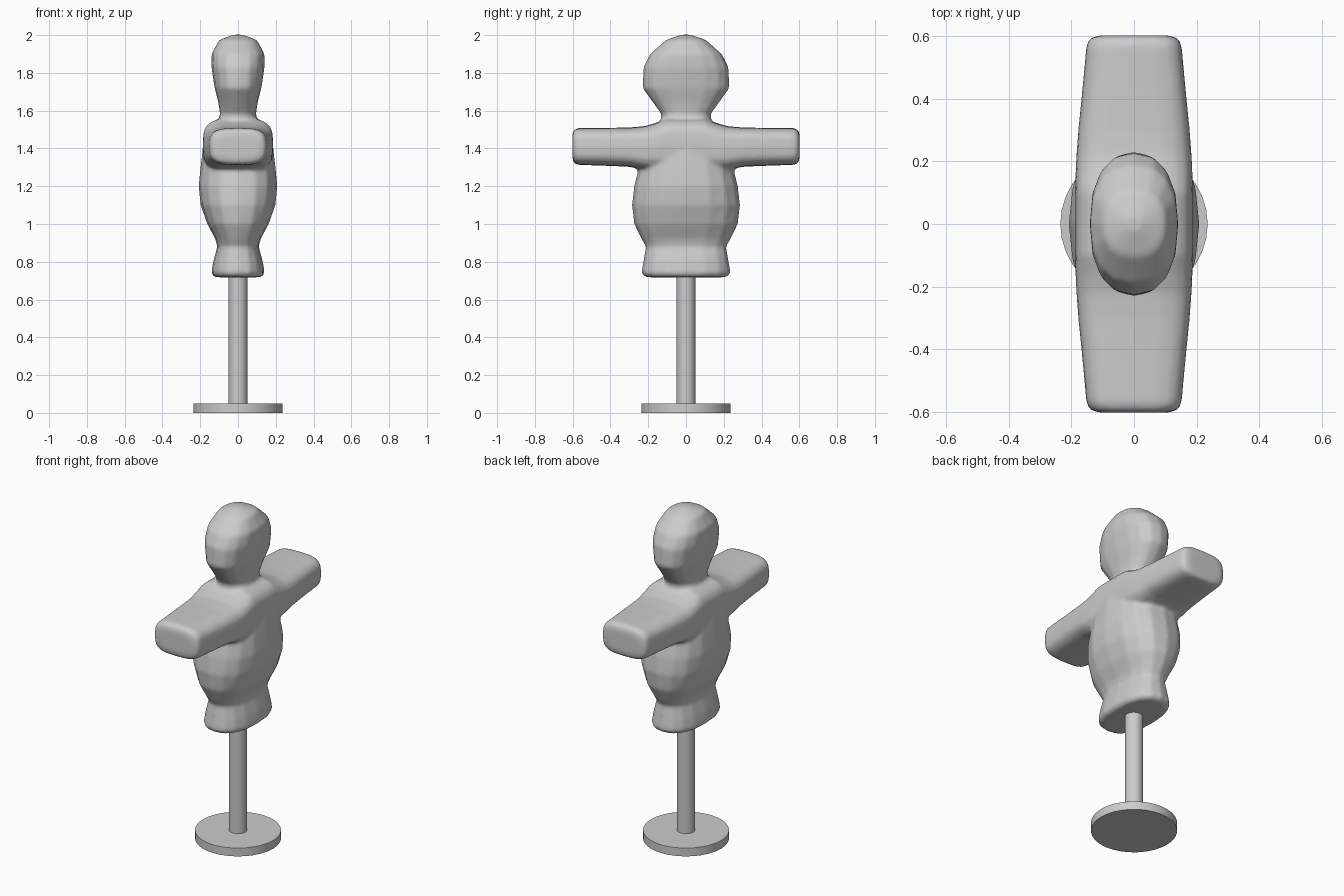
import bpy, bmesh, math

if "Cube" in bpy.data.objects:
    bpy.data.objects.remove(bpy.data.objects["Cube"])


def superellipse(a, b, sides, power):
    pts = []
    for i in range(sides):
        t = 2 * math.pi * i / sides
        c, s = math.cos(t), math.sin(t)
        pts.append((a * math.copysign(abs(c) ** (2 / power), c),
                    b * math.copysign(abs(s) ** (2 / power), s)))
    return pts


def loft(bm, rings):
    loops = [[bm.verts.new(p) for p in ring] for ring in rings]
    for lo, hi in zip(loops, loops[1:]):
        for i in range(len(lo)):
            j = (i + 1) % len(lo)
            bm.faces.new((lo[i], lo[j], hi[j], hi[i]))
    bm.faces.new(loops[0][::-1])
    bm.faces.new(loops[-1])


def cylinder(name, radius, z0, z1, sides):
    bpy.ops.mesh.primitive_cylinder_add(vertices=sides, radius=radius, depth=z1 - z0,
                                        location=(0, 0, (z0 + z1) / 2))
    bpy.context.object.name = name
    bpy.ops.object.shade_smooth_by_angle(angle=math.radians(35))


# Stand
cylinder("base_disc", 0.235, 0, 0.05, 32)
cylinder("pole", 0.05, 0.045, 0.74, 24)

bm = bmesh.new()

# Skirt, torso, neck and head: z, half width x, half width y
profile = [(0.718, .125, .215), (0.74, .142, .237), (0.80, .132, .227), (0.88, .11, .213),
           (0.92, .12, .236), (1.00, .163, .275), (1.10, .198, .287), (1.20, .209, .275),
           (1.30, .199, .25), (1.40, .187, .22), (1.46, .168, .19), (1.51, .135, .16),
           (1.545, .107, .135), (1.58, .095, .130), (1.64, .104, .173), (1.72, .124, .231),
           (1.83, .141, .226), (1.90, .141, .19), (1.975, .10, .105), (2.002, .025, .025)]
loft(bm, [[(x, y, z) for x, y in superellipse(a, b, 16, 2.4)] for z, a, b in profile])

# Crossbar arms: distance y, half width x, bottom z, top z (mirrored)
arm = [(0.10, .187, 1.28, 1.56), (0.16, .187, 1.28, 1.535), (0.22, .184, 1.285, 1.518),
       (0.30, .178, 1.303, 1.511), (0.42, .166, 1.308, 1.509), (0.57, .152, 1.313, 1.508),
       (0.592, .142, 1.32, 1.50), (0.602, .11, 1.345, 1.475)]
stations = [(-y, a, lo, hi) for y, a, lo, hi in arm[::-1]] + arm
loft(bm, [[(x, y, (lo + hi) / 2 + z) for x, z in superellipse(a, (hi - lo) / 2, 20, 3.4)]
          for y, a, lo, hi in stations])

bmesh.ops.recalc_face_normals(bm, faces=bm.faces)
mesh = bpy.data.meshes.new("padded_body")
bm.to_mesh(mesh)
bm.free()
body = bpy.data.objects.new("padded_body", mesh)
bpy.context.collection.objects.link(body)

# Fuse torso and arms into one soft skin
remesh = body.modifiers.new("fuse", 'REMESH')
remesh.mode = 'VOXEL'
remesh.voxel_size = 0.011
remesh.use_smooth_shade = True
soften = body.modifiers.new("soften", 'SMOOTH')
soften.factor = 0.5
soften.iterations = 6
